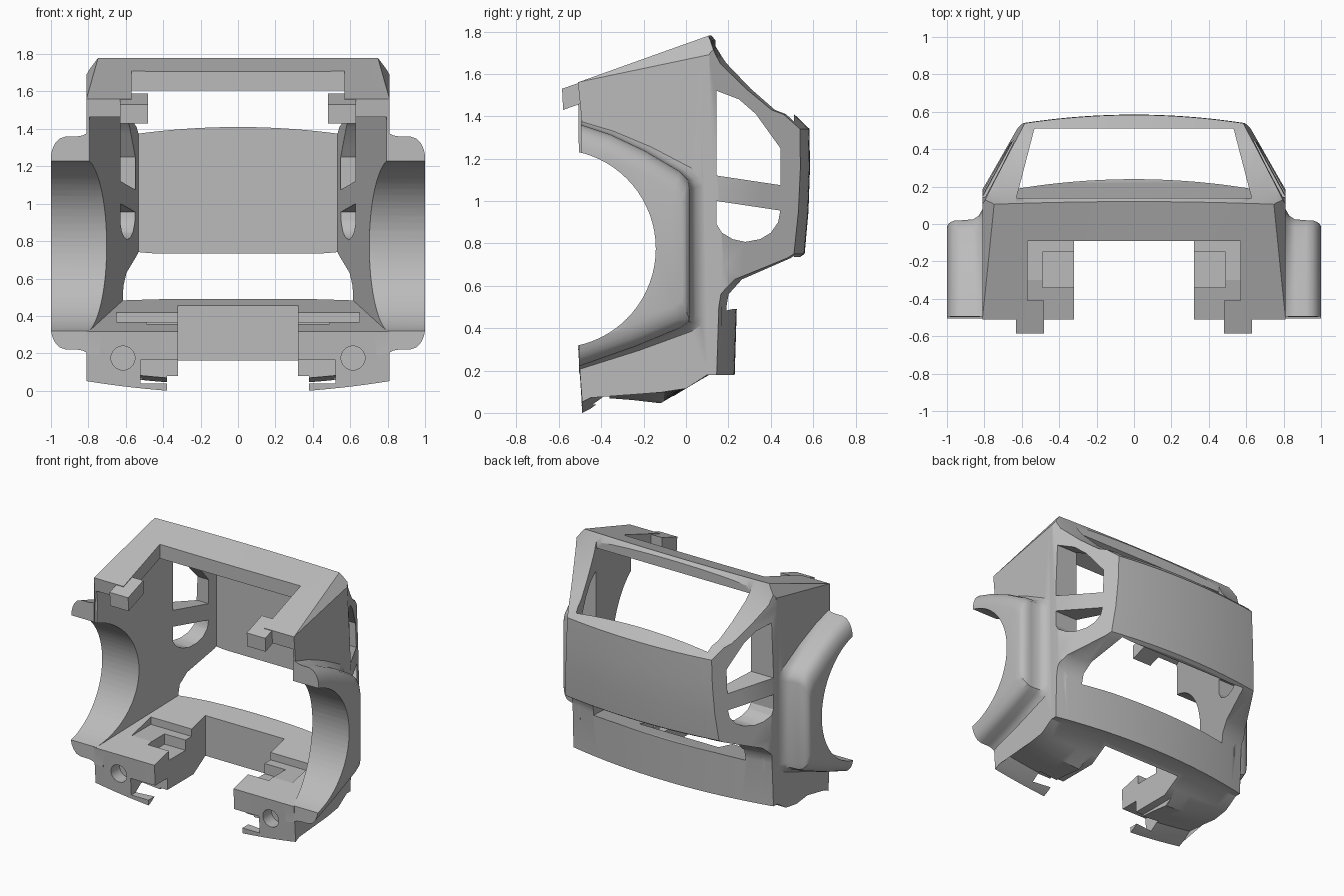
import bpy, bmesh, math
from mathutils import Vector

if "Cube" in bpy.data.objects:
    bpy.data.objects.remove(bpy.data.objects["Cube"])

grey = bpy.data.materials.new("plain grey")
grey.use_nodes = True
grey.diffuse_color = (0.5, 0.5, 0.5, 1)
grey.node_tree.nodes["Principled BSDF"].inputs["Base Color"].default_value = (0.5, 0.5, 0.5, 1)


def make(name, bm):
    bmesh.ops.triangulate(bm, faces=bm.faces)
    bmesh.ops.recalc_face_normals(bm, faces=bm.faces)
    me = bpy.data.meshes.new(name)
    bm.to_mesh(me)
    bm.free()
    ob = bpy.data.objects.new(name, me)
    bpy.context.collection.objects.link(ob)
    me.materials.append(grey)
    return ob


def loft(name, profile, columns, place):
    """Sweep a side profile (y, z) across x columns; place() positions each point."""
    bm = bmesh.new()
    rows = [[bm.verts.new(place(t, y, z)) for y, z in profile] for t in columns]
    for a, b in zip(rows, rows[1:]):
        for i in range(len(a)):
            j = (i + 1) % len(a)
            bm.faces.new((a[i], a[j], b[j], b[i]))
    bm.faces.new(rows[0][::-1])
    bm.faces.new(rows[-1])
    return make(name, bm)


def prism(name, profile, x0, x1):
    return loft(name, profile, (x0, x1), lambda t, y, z: (t, y, z))


def box(name, x0, x1, y0, y1, z0, z1):
    return prism(name, [(y0, z0), (y1, z0), (y1, z1), (y0, z1)], x0, x1)


def hull(name, points):
    bm = bmesh.new()
    for p in points:
        bm.verts.new(p)
    bmesh.ops.convex_hull(bm, input=bm.verts)
    return make(name, bm)


def mirrored(ob):
    """Add the opposite side as a second object."""
    bm = bmesh.new()
    bm.from_mesh(ob.data)
    for v in bm.verts:
        v.co.x *= -1
    return [ob, make(ob.name + "_right", bm)]


def combine(target, others, op):
    bpy.context.view_layer.objects.active = target
    for o in others:
        m = target.modifiers.new(op, 'BOOLEAN')
        m.operation, m.solver, m.object = op, 'MANIFOLD', o
        bpy.ops.object.modifier_apply(modifier=m.name)
        bpy.data.objects.remove(o)


# Main body: side profile swept across, with the rear bowed in plan
side = [(-0.49, 0.0), (-0.45, 0.02), (-0.38, 0.07), (-0.25, 0.06), (-0.12, 0.045),
        (0.0, 0.115), (0.11, 0.18), (0.23, 0.18), (0.24, 0.5), (0.25, 0.56), (0.31, 0.63),
        (0.53, 0.73), (0.56, 0.75), (0.578, 0.95), (0.585, 1.15), (0.583, 1.34), (0.51, 1.41),
        (0.46, 1.43), (0.35, 1.53), (0.24, 1.65), (0.12, 1.78), (-0.51, 1.56),
        (-0.49, 1.36), (-0.51, 0.32)]


def bowed(x, y, z):
    w = min(1, max(0, (y - 0.1) / 0.1))
    lift = 0.1 * (x * x - 0.14) if z < 0.1 else 0
    return (x, y - 0.13 * x * x * w, z + lift)


body = loft("body_shell", side, [-0.81 + 1.62 * i / 36 for i in range(37)], bowed)

# Rear taper leaning inwards with height, and upper corner chamfers
taper = hull("taper", [(x - 0.04 * (z - 0.8), y, z) for z in (-1, 3) for x, y in
                       ((0.843, 0.11), (0.572, 0.6), (0.572, 1), (1.5, 1), (1.5, 0.11))])
a, b, c = Vector((0.812, -0.5, 1.56)), Vector((0.75, 0.12, 1.78)), Vector((0.812, 0.12, 1.69))
n = (b - a).cross(c - a).normalized()
n = n if n.x > 0 else -n
u = (c - b).normalized()
v = n.cross(u)
corner = hull("corner", [a + u * i + v * j + n * k for i in (-2, 2) for j in (-2, 2) for k in (0, 1)])
combine(body, mirrored(taper) + mirrored(corner), 'DIFFERENCE')

# Flared wheel fenders: column x -> (rear shift, top and bottom shift)
flare = [(-0.505, 0.22), (-0.25, 0.31), (-0.03, 0.4), (0.015, 0.43), (0.02, 0.47), (0.02, 1.06),
         (0.01, 1.1), (-0.03, 1.14), (-0.2, 1.24), (-0.36, 1.315), (-0.495, 1.36)]
spread = {0.74: (0.15, 0.03), 0.79: (0.12, 0.025), 0.81: (0.06, 0.015), 0.83: (0.025, 0.005),
          0.86: (0.005, 0), 0.92: (0, 0), 0.955: (0, -0.012), 0.98: (-0.01, -0.04),
          0.993: (-0.02, -0.07), 1.0: (-0.035, -0.1)}


def flared(t, y, z):
    back, rise = spread[t]
    rear = min(1, max(0, (y + 0.5) / 0.5))
    return (t, y + back * rear, z + (rise if z > 0.8 else -rise))


combine(body, mirrored(loft("fender", flare, list(spread), flared)), 'UNION')

# Cabin hollow: open at the front, rear window and slot below the tail panel
hollow = [(-0.7, 0.273), (0.22, 0.49), (0.9, 0.5), (0.9, 0.735), (0.51, 0.735),
          (0.51, 2.0), (0.14, 2.0), (0.14, 1.685), (-0.7, 1.393)]
cabin = loft("cabin", hollow, (-1, 1), lambda t, y, z: (t * (0.665 - 0.26 * y), y, z))
arc = [(-0.61 + 0.4675 * math.cos(k * math.tau / 72), 0.775 + 0.4675 * math.sin(k * math.tau / 72))
       for k in range(72)]
arch = prism("arch", arc, -1.2, 1.2)

# Side windows either side of the sloping bar
upper = prism("upper", [(0.145, 1.12), (0.445, 1.075), (0.445, 1.25), (0.33, 1.41),
                        (0.25, 1.48), (0.145, 1.52)], -1.2, 1.2)
lower = prism("lower", [(0.145, 1.0), (0.145, 0.89), (0.17, 0.85), (0.22, 0.82), (0.28, 0.807),
                        (0.35, 0.82), (0.4, 0.85), (0.435, 0.9), (0.445, 0.955)], -1.2, 1.2)

# Roof and floor notches
roof_notch = box("roof_notch", -0.57, 0.57, -0.9, -0.09, 1.3, 2)
floor_notch = box("floor_notch", -0.32, 0.32, -0.9, 0.08, -0.5, 0.6)
combine(body, [cabin, arch, upper, lower, roof_notch, floor_notch], 'DIFFERENCE')

# Pockets, steps and sockets in the floor arms
cuts = []
cuts += mirrored(box("pocket", 0.3, 0.65, -0.3, -0.08, 0.365, 0.6))
cuts += mirrored(box("step", 0.3, 0.49, -0.34, -0.15, 0.29, 0.6))
cuts += mirrored(box("clip_recess", 0.3, 0.52, -0.7, -0.36, 0.04, 0.165))
cuts += mirrored(box("arm_end", 0.3, 0.38, -0.7, 0.0, -0.2, 0.08))
bm = bmesh.new()
bmesh.ops.create_cone(bm, cap_ends=True, segments=32, radius1=0.064, radius2=0.064, depth=0.3)
for vert in bm.verts:
    x, y, z = vert.co
    vert.co = (x + 0.615, z - 0.55, y + 0.175)
cuts += mirrored(make("socket", bm))
combine(body, cuts, 'DIFFERENCE')

# Mounting tabs on the roof arms
tab = prism("tab", [(-0.58, 1.43), (-0.41, 1.49), (-0.41, 1.59), (-0.585, 1.53)], 0.48, 0.63)
combine(body, mirrored(tab), 'UNION')

bpy.ops.object.select_all(action='DESELECT')
body.select_set(True)
bpy.context.view_layer.objects.active = body
bpy.ops.object.shade_smooth_by_angle(angle=math.radians(32))
